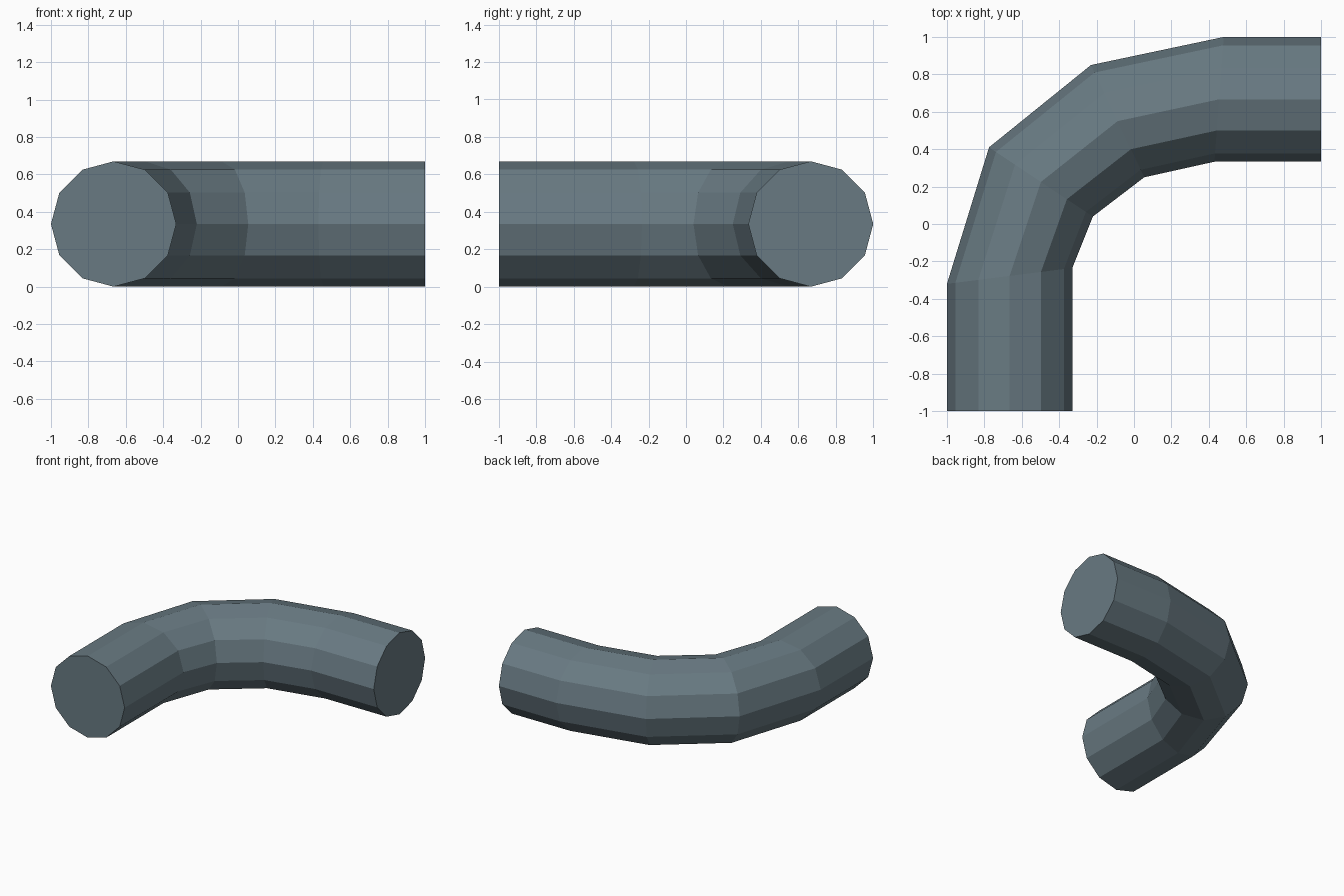
import bpy, bmesh, math
from mathutils import Vector

if "Cube" in bpy.data.objects:
    bpy.data.objects.remove(bpy.data.objects["Cube"])

SIDES, R = 12, 0.335

# outer and inner edge of each ring along the bend, seen from the top
RINGS = [((-1, -1), (-0.33, -1)),
         ((-1, -0.32), (-0.33, -0.235)),
         ((-0.775, 0.41), (-0.22, 0.04)),
         ((-0.23, 0.85), (0.055, 0.25)),
         ((0.48, 1), (0.43, 0.333)),
         ((1, 1), (1, 0.333))]

mat = bpy.data.materials.new("blue grey metal")
mat.diffuse_color = (0.14, 0.195, 0.225, 1)
mat.use_nodes = True
mat.node_tree.nodes["Principled BSDF"].inputs["Base Color"].default_value = mat.diffuse_color

# pipe: twelve-sided rings joined by quads
bm = bmesh.new()
rings = []
for outer, inner in RINGS:
    o, i = Vector((*outer, R)), Vector((*inner, R))
    mid, half = (o + i) / 2, (o - i) / 2
    ring = []
    for k in range(SIDES):
        a = math.tau * k / SIDES
        ring.append(bm.verts.new(mid + half * math.cos(a) + Vector((0, 0, R * math.sin(a)))))
    rings.append(ring)
for a, b in zip(rings, rings[1:]):
    for k in range(SIDES):
        n = (k + 1) % SIDES
        bm.faces.new((a[k], a[n], b[n], b[k]))

# flat end caps
bm.faces.new(rings[0])
bm.faces.new(rings[-1])
bmesh.ops.recalc_face_normals(bm, faces=bm.faces)

mesh = bpy.data.meshes.new("pipe_bend")
bm.to_mesh(mesh)
bm.free()
mesh.materials.append(mat)
bpy.context.collection.objects.link(bpy.data.objects.new("pipe_bend", mesh))
